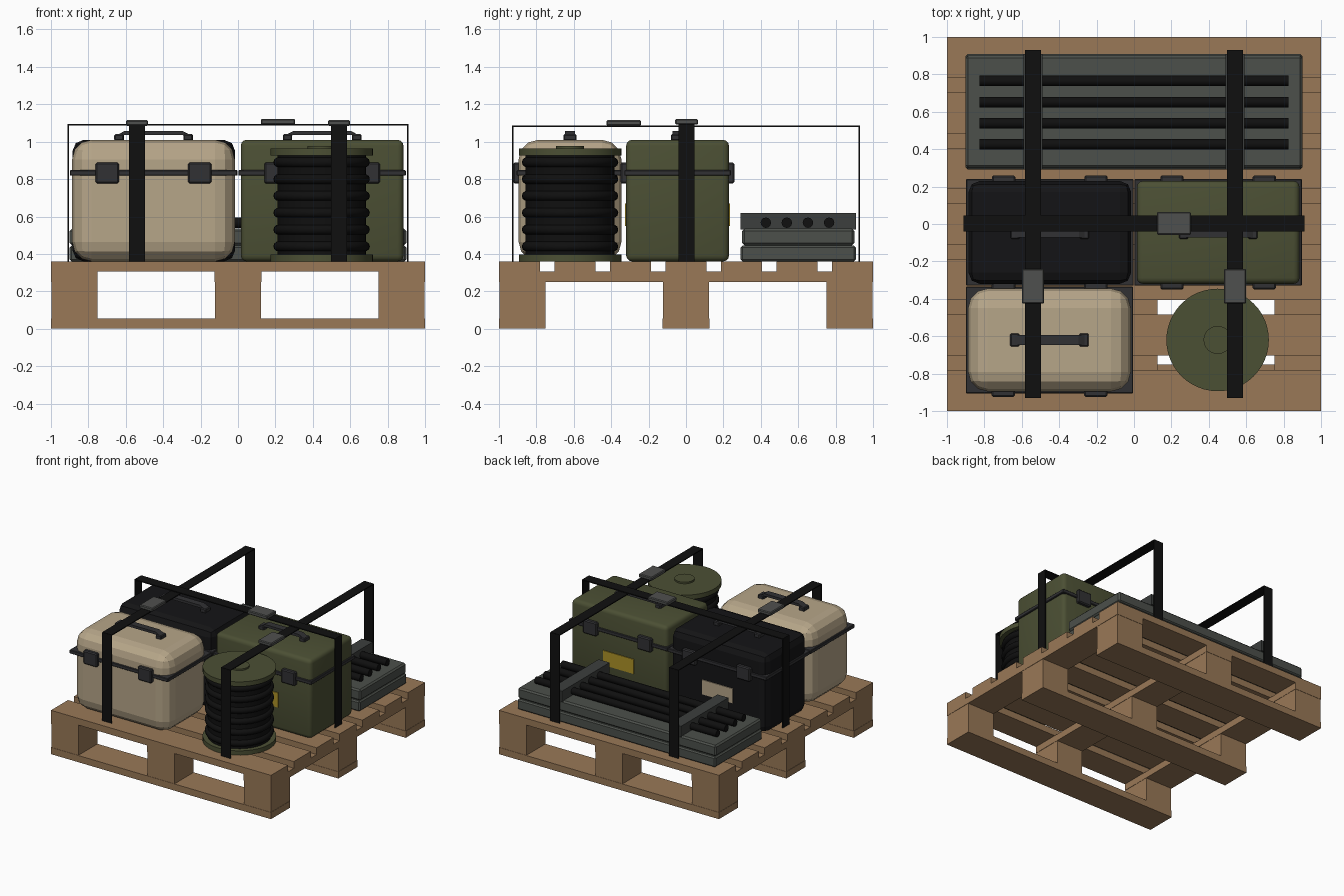
import bpy, bmesh, math
from mathutils import Vector, Matrix

if "Cube" in bpy.data.objects:
    bpy.data.objects.remove(bpy.data.objects["Cube"])


def material(name, rgb):
    m = bpy.data.materials.new(name)
    m.diffuse_color = (*rgb, 1)
    m.use_nodes = True
    m.node_tree.nodes["Principled BSDF"].inputs["Base Color"].default_value = m.diffuse_color
    return m


WOOD = material("pallet wood", (0.32, 0.19, 0.095))
TAN = material("desert tan", (0.47, 0.38, 0.25))
OLIVE = material("olive green", (0.071, 0.079, 0.034))
BLACK = material("webbing black", (0.005, 0.005, 0.005))
CASE_BLACK = material("case black", (0.007, 0.007, 0.008))
DARK = material("dark grey hardware", (0.031, 0.031, 0.034))
CLAMP = material("clamp grey", (0.045, 0.049, 0.047))
SLATE = material("slate grey", (0.072, 0.080, 0.070))
BUCKLE = material("buckle grey", (0.078, 0.080, 0.077))
YELLOW = material("label yellow", (0.42, 0.29, 0.02))


def finish(bm, name, mat, smooth=False):
    bmesh.ops.recalc_face_normals(bm, faces=bm.faces)
    me = bpy.data.meshes.new(name)
    bm.to_mesh(me)
    bm.free()
    me.materials.append(mat)
    ob = bpy.data.objects.new(name, me)
    bpy.context.collection.objects.link(ob)
    if smooth:
        bpy.ops.object.select_all(action='DESELECT')
        ob.select_set(True)
        bpy.context.view_layer.objects.active = ob
        bpy.ops.object.shade_smooth_by_angle(angle=math.radians(40))
    return ob


def box(name, mat, x, y, z, bevel=0.0, segments=1, smooth=False):
    """Box from three (low, high) ranges, with optional rounded edges."""
    bm = bmesh.new()
    size = Vector((x[1] - x[0], y[1] - y[0], z[1] - z[0]))
    mid = Vector((sum(x), sum(y), sum(z))) / 2
    bmesh.ops.create_cube(bm, size=1, matrix=Matrix.Translation(mid) @ Matrix.Diagonal((*size, 1)))
    if bevel:
        bmesh.ops.bevel(bm, geom=bm.edges[:], offset=bevel, segments=segments,
                        profile=0.5, affect='EDGES')
    return finish(bm, name, mat, smooth)


def around(c, width):
    return (c - width / 2, c + width / 2)


def lathe(name, mat, profile, x, y, steps=40):
    """Spin an (r, z) profile round a vertical axis."""
    bm = bmesh.new()
    verts = [bm.verts.new((r, 0, z)) for r, z in profile]
    edges = [bm.edges.new(p) for p in zip(verts, verts[1:])]
    bmesh.ops.spin(bm, geom=verts + edges, axis=(0, 0, 1), cent=(0, 0, 0),
                   angle=math.tau, steps=steps)
    bmesh.ops.remove_doubles(bm, verts=bm.verts, dist=1e-4)
    bmesh.ops.translate(bm, verts=bm.verts, vec=(x, y, 0))
    return finish(bm, name, mat, True)


# Pallet: runners, blocks, stringers and deck boards
for a in (-0.875, 0, 0.875):
    box("pallet_runner", WOOD, (-1, 1), around(a, 0.25), (0, 0.055))
    box("pallet_stringer", WOOD, around(a, 0.25), (-1, 1), (0.25, 0.305))
    for b in (-0.875, 0, 0.875):
        box("pallet_block", WOOD, around(a, 0.245), around(b, 0.245), (0.055, 0.25))
for i in range(7):
    box("deck_board", WOOD, (-1, 1), around(-0.89 + i * 0.89 / 3, 0.22), (0.305, 0.36))


def transit_case(prefix, mat, cx, cy, bevel, segments, smooth, label=None):
    """Hard case with seam band, four latches, carry handle and labels."""
    box(prefix + "_case", mat, around(cx, 0.87), around(cy, 0.55), (0.36, 1.01),
        bevel, segments, smooth)
    box(prefix + "_seam_band", DARK, around(cx, 0.895), around(cy, 0.57), (0.818, 0.848), 0.004)
    for side in (-1, 1):
        for dx in (-0.247, 0.247):
            box(prefix + "_latch", DARK, around(cx + dx, 0.125),
                around(cy + side * 0.282, 0.045), (0.777, 0.888), 0.008)
        if label:
            box(prefix + "_label", label, around(cx, 0.28),
                around(cy + side * 0.277, 0.008), (0.55, 0.67))
    for dx in (-0.185, 0.185):
        box(prefix + "_handle_foot", DARK, around(cx + dx, 0.05), around(cy, 0.07),
            (1.005, 1.04), 0.006)
    # handle bar: arched strip with sloped ends
    bm = bmesh.new()
    rail = [(-0.19, 1.022, 1.038), (-0.155, 1.036, 1.057), (0.155, 1.036, 1.057), (0.19, 1.022, 1.038)]
    rings = [[bm.verts.new((cx + dx, cy + s * 0.027, z)) for s, z in
              ((-1, lo), (1, lo), (1, hi), (-1, hi))] for dx, lo, hi in rail]
    for p, q in zip(rings, rings[1:]):
        for k in range(4):
            bm.faces.new((p[k], p[(k + 1) % 4], q[(k + 1) % 4], q[k]))
    bm.faces.new(rings[0])
    bm.faces.new(rings[-1])
    finish(bm, prefix + "_handle_bar", DARK)


transit_case("tan", TAN, -0.452, -0.62, 0.105, 3, False)
transit_case("black", CASE_BLACK, -0.45, -0.045, 0.06, 2, False, TAN)
transit_case("olive", OLIVE, 0.45, -0.045, 0.032, 3, True, YELLOW)

# Cable drum: flanges, hub cap, core and wound cable
DX, DY = 0.447, -0.62
for lo, hi in ((0.36, 0.396), (0.925, 0.963)):
    lathe("drum_flange", OLIVE, [(0, lo), (0.274, lo), (0.274, hi), (0, hi)], DX, DY, 48)
lathe("drum_hub_cap", OLIVE, [(0, 0.96), (0.075, 0.96), (0.075, 0.976), (0, 0.976)], DX, DY, 32)
lathe("drum_core", BLACK, [(0, 0.39), (0.237, 0.39), (0.237, 0.93), (0, 0.93)], DX, DY)
for i in range(6):
    z = 0.44 + i * 0.09
    ring = [(0.231 + 0.027 * math.cos(k * math.tau / 10), z + 0.027 * math.sin(k * math.tau / 10))
            for k in range(11)]
    lathe("cable_coil", BLACK, ring, DX, DY)

# Stacked panels with rods clamped on top
box("lower_panel", SLATE, (-0.9, 0.9), (0.292, 0.908), (0.36, 0.444), 0.01)
box("upper_panel", SLATE, (-0.9, 0.9), (0.3, 0.9), (0.446, 0.535), 0.012)
for y in (0.427, 0.539, 0.652, 0.765):
    bm = bmesh.new()
    bmesh.ops.create_cone(bm, cap_ends=True, segments=12, radius1=0.028, radius2=0.028, depth=1.65,
                          matrix=Matrix.Translation((0, y, 0.567)) @ Matrix.Rotation(math.pi / 2, 4, 'Y'))
    finish(bm, "panel_rod", BLACK, True)
for x in (-0.54, 0.54):
    box("rod_clamp", CLAMP, around(x, 0.1), (0.292, 0.908), (0.53, 0.618))

# Lashing straps and buckles
T = 0.008
for x in (-0.54, 0.54):
    box("long_strap_top", BLACK, around(x, 0.085), (-0.93, 0.93), around(1.083, T))
    for y in (-0.927, 0.927):
        box("long_strap_drop", BLACK, around(x, 0.085), around(y, T), (0.36, 1.083))
    box("long_strap_buckle", BUCKLE, around(x, 0.12), (-0.425, -0.24), (1.085, 1.115), 0.006)
box("cross_strap_top", BLACK, (-0.912, 0.912), around(0.002, 0.085), around(1.09, T))
for x in (-0.908, 0.908):
    box("cross_strap_drop", BLACK, around(x, T), around(0.002, 0.085), (0.36, 1.09))
box("cross_strap_buckle", BUCKLE, (0.122, 0.305), around(0.003, 0.122), (1.091, 1.122), 0.006)
